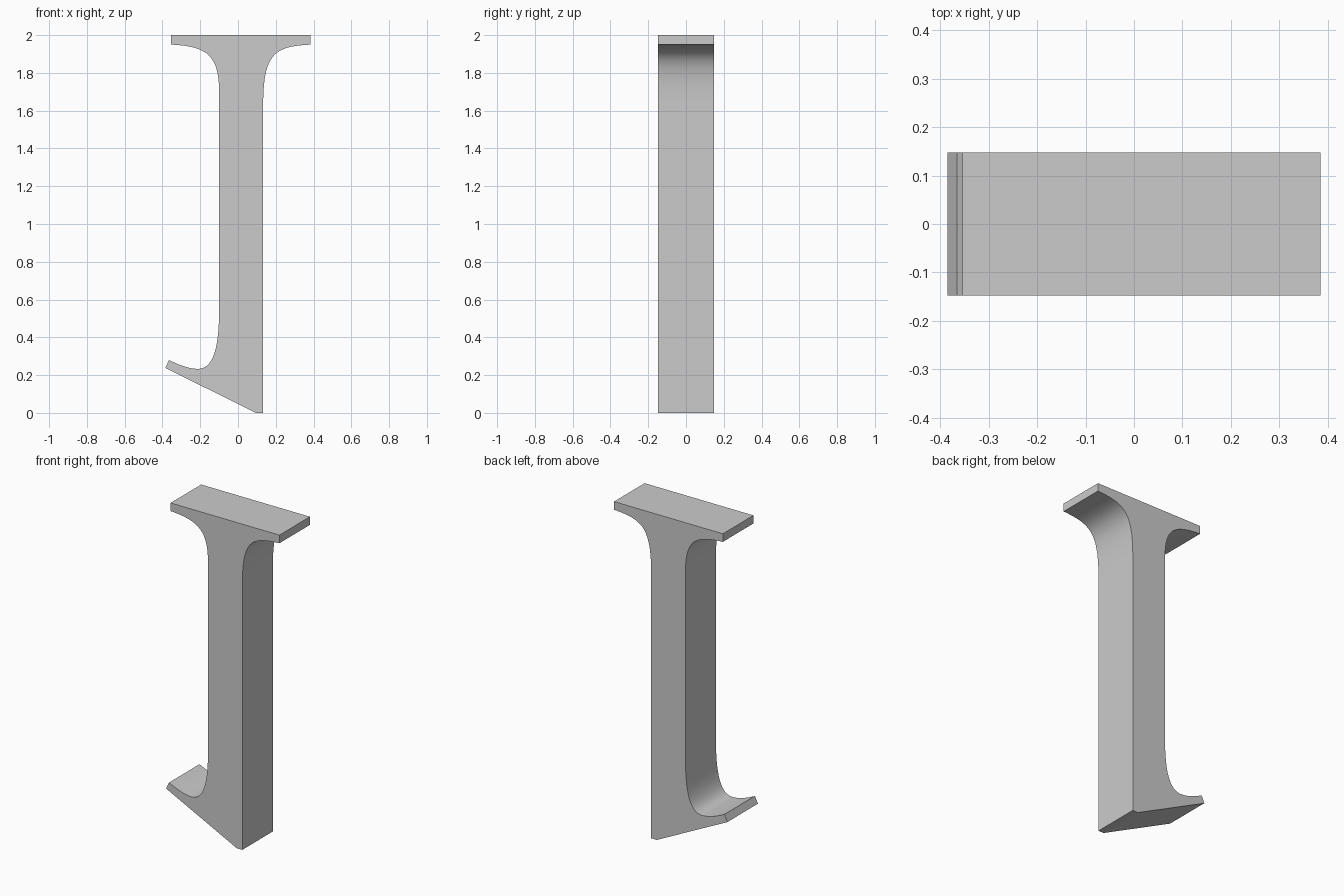
import bpy
import bmesh
import math
from mathutils import Vector
from mathutils.geometry import interpolate_bezier

cube = bpy.data.objects.get("Cube")
if cube:
    bpy.data.objects.remove(cube, do_unlink=True)

HALF_DEPTH = 0.148


def bezier(a, b, c, d, steps=16):
    return [tuple(p) for p in interpolate_bezier(Vector(a), Vector(b), Vector(c), Vector(d), steps)]


# Single grey finish
grey = bpy.data.materials.new("plain grey")
grey.use_nodes = True
colour = (0.6, 0.6, 0.6, 1)
grey.diffuse_color = colour
grey.node_tree.nodes["Principled BSDF"].inputs["Base Color"].default_value = colour

# Outline in x, z: flat cap, flared right and left fillets, hooked slanted foot
outline = [(-0.354, 2.0), (0.385, 2.0)]
outline += bezier((0.385, 1.95), (0.2, 1.94), (0.135, 1.91), (0.133, 1.64))
outline += [(0.133, 0.0), (0.095, 0.0), (-0.385, 0.238)]
outline += bezier((-0.365, 0.28), (-0.31, 0.253), (-0.26, 0.233), (-0.21, 0.233))
outline += bezier((-0.21, 0.233), (-0.12, 0.235), (-0.1, 0.38), (-0.1, 0.55))[1:]
outline += bezier((-0.1, 1.7), (-0.1, 1.9), (-0.17, 1.94), (-0.354, 1.95))

# Extrude the outline from front to back
bm = bmesh.new()
front = bm.faces.new([bm.verts.new((x, -HALF_DEPTH, z)) for x, z in outline])
back = bmesh.ops.extrude_face_region(bm, geom=[front], use_keep_orig=True)
bmesh.ops.translate(bm, vec=(0, 2 * HALF_DEPTH, 0),
                    verts=[g for g in back["geom"] if isinstance(g, bmesh.types.BMVert)])
bmesh.ops.recalc_face_normals(bm, faces=bm.faces)
mesh = bpy.data.meshes.new("flared_post")
bm.to_mesh(mesh)
bm.free()
mesh.materials.append(grey)
post = bpy.data.objects.new("flared_post", mesh)
bpy.context.collection.objects.link(post)

# Smooth fillets, sharp rims
bpy.ops.object.select_all(action="DESELECT")
post.select_set(True)
bpy.context.view_layer.objects.active = post
bpy.ops.object.shade_smooth_by_angle(angle=math.radians(25))
